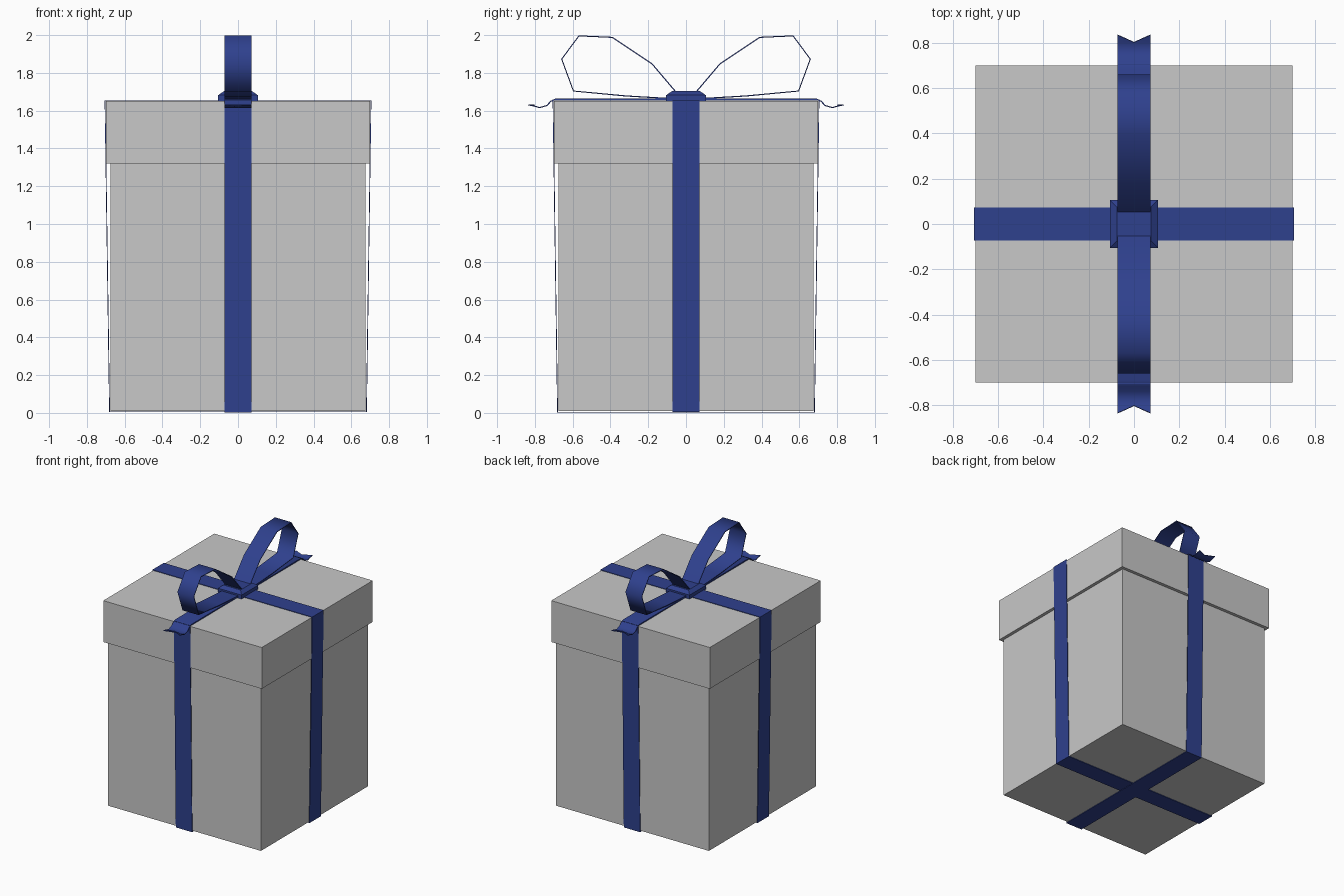
import bpy, bmesh, math

if "Cube" in bpy.data.objects:
    bpy.data.objects.remove(bpy.data.objects["Cube"])

def material(name, rgb):
    m = bpy.data.materials.new(name)
    m.diffuse_color = (*rgb, 1)
    m.use_nodes = True
    m.node_tree.nodes["Principled BSDF"].inputs["Base Color"].default_value = m.diffuse_color
    return m

GREY = material("grey card", (0.58, 0.58, 0.58))
BLUE = material("blue ribbon", (0.028, 0.052, 0.27))
HALF = 0.072      # half ribbon width
THICK = 0.006

def add_object(name, bm, mat):
    bmesh.ops.recalc_face_normals(bm, faces=bm.faces)
    me = bpy.data.meshes.new(name)
    bm.to_mesh(me)
    bm.free()
    me.materials.append(mat)
    ob = bpy.data.objects.new(name, me)
    bpy.context.collection.objects.link(ob)
    return ob

def frustum(name, layers, mat):
    """Stack of square rings given as (half size, z)."""
    bm = bmesh.new()
    rings = [[bm.verts.new((sx * h, sy * h, z)) for sx, sy in
              ((-1, -1), (1, -1), (1, 1), (-1, 1))] for h, z in layers]
    for a, b in zip(rings, rings[1:]):
        for i in range(4):
            j = (i + 1) % 4
            bm.faces.new((a[i], a[j], b[j], b[i]))
    bm.faces.new(rings[0])
    bm.faces.new(rings[-1])
    return add_object(name, bm, mat)

def ribbon(name, path, angle=0, closed=False, notch=0, smooth=False):
    """Sweep a (y, z) path across the ribbon width, turned about z."""
    bm = bmesh.new()
    c, s = round(math.cos(angle)), round(math.sin(angle))
    rows = []
    for k, (y, z) in enumerate(path):
        row = []
        for x in (-HALF, 0, HALF):
            cut = notch if (k == len(path) - 1 and x == 0) else 0
            yy = y - cut
            row.append(bm.verts.new((c * x - s * yy, s * x + c * yy, z)))
        rows.append(row)
    pairs = list(zip(rows, rows[1:])) + ([(rows[-1], rows[0])] if closed else [])
    for a, b in pairs:
        for i in range(2):
            bm.faces.new((a[i], a[i + 1], b[i + 1], b[i]))
    ob = add_object(name, bm, BLUE)
    mod = ob.modifiers.new("thickness", 'SOLIDIFY')
    mod.thickness = THICK
    mod.offset = 0
    bpy.context.view_layer.objects.active = ob
    ob.select_set(True)
    bpy.ops.object.modifier_apply(modifier="thickness")
    if smooth:
        bpy.ops.object.shade_smooth_by_angle(angle=math.radians(65))
    ob.select_set(False)
    return ob

# Box and overhanging lid
frustum("box_body", [(0.675, 0.01), (0.675, 1.325)], GREY)
frustum("box_lid", [(0.70, 1.32), (0.70, 1.65)], GREY)

# Two straps wrapped right round the box
def strap_path(bottom, top):
    return [(-0.68, bottom), (0.68, bottom), (0.704, top), (-0.704, top)]

ribbon("lengthwise_strap", strap_path(0.003, 1.657), closed=True)
ribbon("crosswise_strap", strap_path(0.006, 1.653), math.pi / 2, closed=True)

# Bow loops and notched tails, one pair per side
LOOP = [(0.05, 1.695), (0.18, 1.848), (0.39, 1.988), (0.567, 1.996),
        (0.658, 1.873), (0.596, 1.704), (0.32, 1.678), (0.08, 1.664)]
TAIL = [(0.08, 1.661), (0.69, 1.661), (0.715, 1.65), (0.737, 1.627),
        (0.775, 1.616), (0.802, 1.624), (0.835, 1.631)]
for side, angle in (("back", 0), ("front", math.pi)):
    ribbon(side + "_bow_loop", LOOP, angle, smooth=True)
    ribbon(side + "_bow_tail", TAIL, angle, notch=0.032, smooth=True)

# Knot with chamfered top
frustum("bow_knot", [(0.105, 1.65), (0.105, 1.682), (0.075, 1.703)], BLUE)
